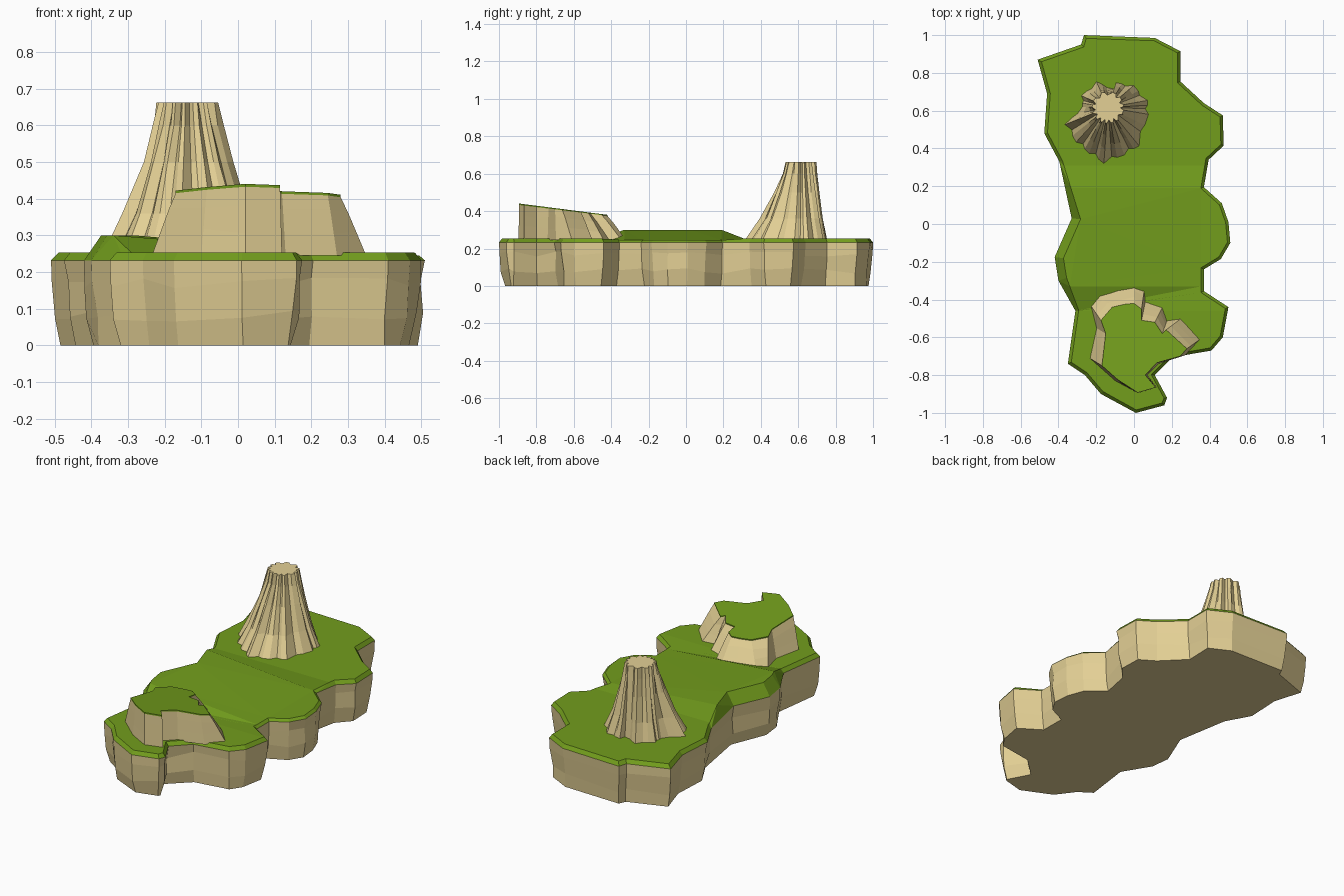
import bpy, bmesh, math, random
from mathutils import Vector

if "Cube" in bpy.data.objects:
    bpy.data.objects.remove(bpy.data.objects["Cube"])

random.seed(4)


def material(name, rgb):
    m = bpy.data.materials.new(name)
    m.diffuse_color = (*rgb, 1)
    m.use_nodes = True
    m.node_tree.nodes["Principled BSDF"].inputs["Base Color"].default_value = m.diffuse_color
    return m


SAND = material("sandstone", (0.77, 0.63, 0.30))
GRASS = material("grass", (0.17, 0.34, 0.012))


def inset(points, d):
    """Move a clockwise outline inward by d (number or list per point)."""
    out, n = [], len(points)
    for i, p in enumerate(points):
        a = (Vector(p) - Vector(points[i - 1])).normalized()
        b = (Vector(points[(i + 1) % n]) - Vector(p)).normalized()
        m = Vector((a.y + b.y, -a.x - b.x))
        m = m.normalized() / max(0.6, m.length / 2) if m.length > 0.01 else Vector((0, 0))
        out.append(Vector(p) + m * (d[i] if isinstance(d, list) else d))
    return out


def loft(name, rings, band_mats, top_mat, cuts=(), height=None):
    """Stack closed rings into a solid; optional cuts across the top cap."""
    bm = bmesh.new()
    rows = [[bm.verts.new(p) for p in r] for r in rings]
    n = len(rows[0])
    for lo, hi, m in zip(rows, rows[1:], band_mats):
        for i in range(n):
            j = (i + 1) % n
            bm.faces.new((lo[i], lo[j], hi[j], hi[i])).material_index = m
    bm.faces.new(rows[0]).material_index = 0
    top = [bm.faces.new(rows[-1])]
    top[0].material_index = top_mat
    for y in cuts:
        geom = top + list({e for f in top for e in f.edges}) + list({v for f in top for v in f.verts})
        res = bmesh.ops.bisect_plane(bm, geom=geom, plane_co=(0, y, 0), plane_no=(0, 1, 0), dist=1e-4)
        top = [g for g in res["geom"] if isinstance(g, bmesh.types.BMFace)]
    if height:
        for v in {v for f in top for v in f.verts}:
            v.co.z = height(v.co.x, v.co.y)
    bmesh.ops.triangulate(bm, faces=[f for f in bm.faces if len(f.verts) > 4])
    bmesh.ops.recalc_face_normals(bm, faces=bm.faces)
    me = bpy.data.meshes.new(name)
    bm.to_mesh(me)
    bm.free()
    me.materials.append(SAND)
    me.materials.append(GRASS)
    ob = bpy.data.objects.new(name, me)
    bpy.context.collection.objects.link(ob)
    return ob


# Island base with a gentle grassy rise in the middle
coast = [(-.51, .87), (-.28, .95), (-.265, 1), (.11, .985), (.245, .915), (.245, .755),
         (.37, .64), (.47, .575), (.475, .415), (.395, .34), (.37, .195), (.465, .11),
         (.50, .01), (.51, -.10), (.46, -.185), (.37, -.24), (.37, -.355), (.50, -.44),
         (.47, -.60), (.41, -.67), (.205, -.705), (.11, -.80), (.175, -.92), (.16, -.96),
         (.01, -1), (-.175, -.90), (-.26, -.80), (-.35, -.74), (-.31, -.46), (-.40, -.30),
         (-.42, -.175), (-.33, .03), (-.395, .33), (-.475, .48), (-.46, .69)]


def rise(x, y):
    ramp = max(0, min(1, (y + .46) / .13, (.31 - y) / .12))
    return .253 + ramp * (.047 * max(0, min(1, (.35 - x) / .6)) - .008 * (x > .35))


lip = [.015 + .6 * (rise(*p) - .25) * (p[0] < 0) for p in coast]
rings = []
for z, d, wob in ((0, .025, .008), (.08, .012, .008), (.17, .006, .006), (.232, 0, 0)):
    ring = inset(coast, [d + random.uniform(-wob, wob) for _ in coast])
    rings.append([(p.x, p.y, z + (random.uniform(-.015, .015) if 0 < z < .2 else 0)) for p in ring])
rings.append([(p.x, p.y, rise(*p)) for p in inset(coast, lip)])
loft("island_base", rings, (0, 0, 0, 1), 1, cuts=(-.46, -.33, .19, .31), height=rise)

# Raised plateau: top x, y then foot x, y
ledge = [(-.115, -.44, -.195, -.37), (-.05, -.425, -.09, -.335), (0, -.42, 0, -.32),
         (.04, -.45, .055, -.345), (.04, -.51, .06, -.41), (.11, -.52, .15, -.44),
         (.15, -.58, .175, -.51), (.17, -.56, .25, -.50), (.28, -.66, .35, -.61),
         (.245, -.70, .27, -.695), (.12, -.735, .13, -.74), (.06, -.80, .07, -.80),
         (.115, -.865, .12, -.865), (.02, -.893, .02, -.895), (-.085, -.825, -.10, -.83),
         (-.17, -.75, -.235, -.71), (-.15, -.58, -.20, -.55), (-.175, -.51, -.23, -.43)]
rings = []
for k, t in enumerate((0, .35, .7, .96, 1)):
    ring = []
    for tx, ty, bx, by in ledge:
        w = random.uniform(-.05, .05) if k in (1, 2) else 0
        s = min(1, t + w) if k < 3 else 1
        top_z = .38 + .128 * (-.42 - ty)
        ring.append((bx + (tx - bx) * s, by + (ty - by) * s, .245 + (top_z - .245) * (t + w)))
    rings.append(ring)
loft("plateau", rings, (0, 0, 0, 1), 1)

# Fluted rock peak
foot = [(-.20, .755), (-.105, .715), (-.095, .75), (0, .735), (.075, .655), (.08, .58),
        (.03, .41), (-.05, .36), (-.16, .315), (-.24, .37), (-.31, .43), (-.37, .525),
        (-.275, .62), (-.28, .68)]
centre = Vector((-.138, .617))
flutes = []
for i, p in enumerate(foot):
    a, b = Vector(p) - centre, Vector(foot[(i + 1) % len(foot)]) - centre
    flutes += [(a, 0.085), (a.lerp(b, .35) * .99, .082), (a.lerp(b, .6) * .93, .066)]
rings = []
for z, f in ((.245, 1), (.36, .62), (.50, .29), (.60, .09), (.663, 0)):
    ring = []
    for d, r in flutes:
        k = f + (random.uniform(-.03, .03) if 0 < f < 1 else 0)
        q = centre + d.normalized() * r * (1 - k) + d * k
        ring.append((q.x, q.y, z))
    rings.append(ring)
loft("rock_peak", rings, (0, 0, 0, 0), 0)
